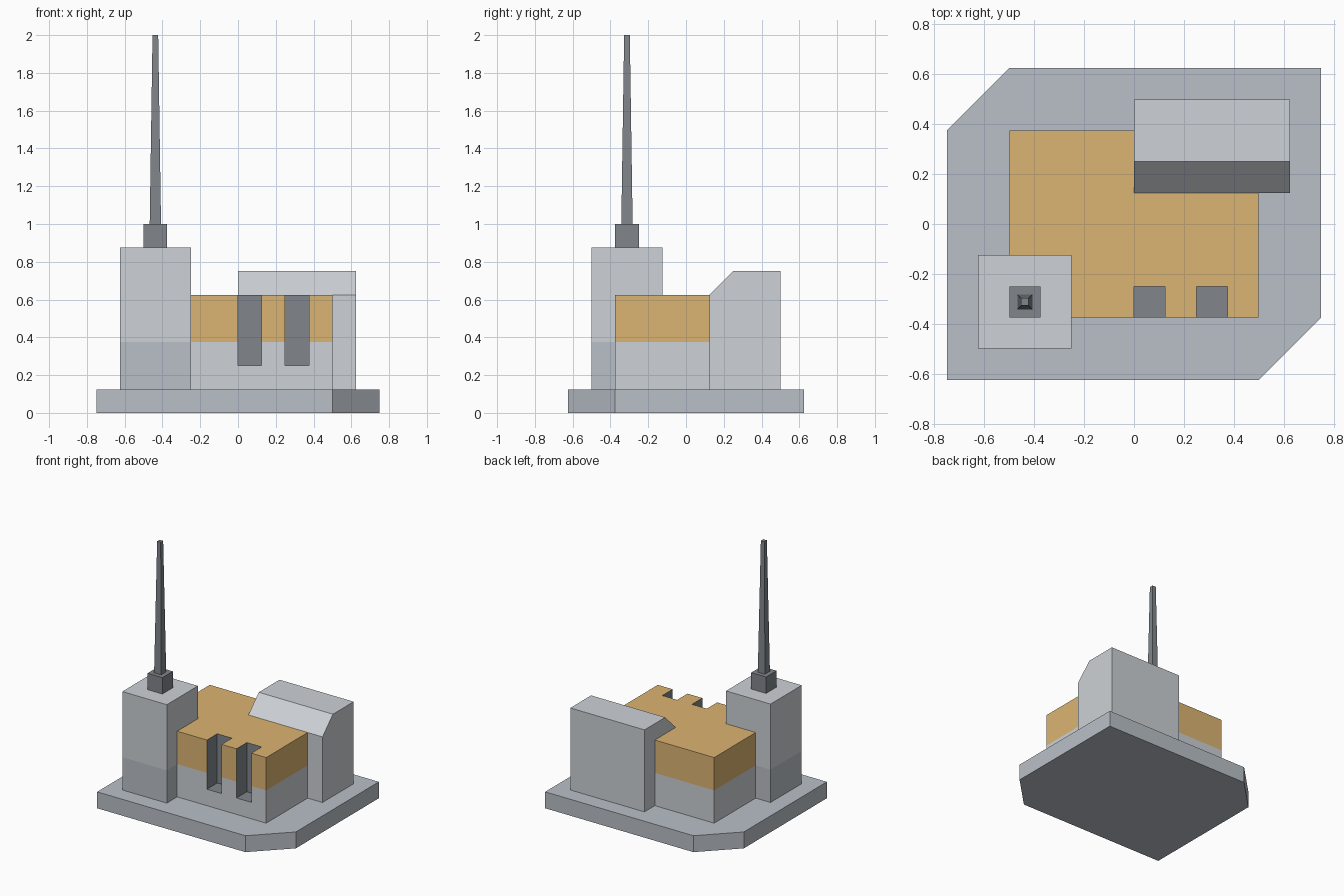
import bpy, bmesh
from mathutils import Vector

if "Cube" in bpy.data.objects:
    bpy.data.objects.remove(bpy.data.objects["Cube"])


def material(name, rgb):
    m = bpy.data.materials.new(name)
    m.diffuse_color = (*rgb, 1)
    m.use_nodes = True
    m.node_tree.nodes["Principled BSDF"].inputs["Base Color"].default_value = m.diffuse_color
    return m


STONE = material("stone_grey", (0.49, 0.53, 0.58))
PALE = material("pale_grey", (0.61, 0.64, 0.67))
DARK = material("dark_grey", (0.22, 0.24, 0.26))
OCHRE = material("ochre", (0.72, 0.46, 0.17))


def prism(name, bottom, offset, mats, top_scale=1.0, split_z=None):
    """Sweep a flat outline along offset; optionally split it into two colour bands."""
    bm = bmesh.new()
    pts = [Vector(p) for p in bottom]
    mid = sum(pts, Vector()) / len(pts)
    off = Vector(offset)
    lo = [bm.verts.new(p) for p in pts]
    hi = [bm.verts.new(mid + (p - mid) * top_scale + off) for p in pts]
    bm.faces.new(lo)
    bm.faces.new(hi)
    n = len(pts)
    for i in range(n):
        j = (i + 1) % n
        bm.faces.new((lo[i], lo[j], hi[j], hi[i]))
    if split_z is not None:
        bmesh.ops.bisect_plane(bm, geom=bm.verts[:] + bm.edges[:] + bm.faces[:],
                               plane_co=(0, 0, split_z), plane_no=(0, 0, 1))
        for f in bm.faces:
            f.material_index = int(f.calc_center_median().z > split_z)
    bmesh.ops.recalc_face_normals(bm, faces=bm.faces[:])
    mesh = bpy.data.meshes.new(name)
    bm.to_mesh(mesh)
    bm.free()
    for m in mats:
        mesh.materials.append(m)
    ob = bpy.data.objects.new(name, mesh)
    bpy.context.collection.objects.link(ob)
    return ob


def box(name, x0, x1, y0, y1, z0, z1, mats, **kw):
    rect = [(x0, y0, z0), (x1, y0, z0), (x1, y1, z0), (x0, y1, z0)]
    return prism(name, rect, (0, 0, z1 - z0), mats, **kw)


# Ground slab with two clipped corners
slab = [(-.75, -.625), (.5, -.625), (.75, -.375), (.75, .625), (-.5, .625), (-.75, .375)]
prism("base_slab", [(x, y, 0) for x, y in slab], (0, 0, .125), [STONE])

# Main block, pale below and ochre above
block = box("main_block", -.5, .5, -.375, .375, .125, .625, [PALE, OCHRE], split_z=.375)

# Two dark slots cut into the front, open at the roof
for i, x in enumerate((0, .25)):
    cutter = box(f"slot_cutter_{i + 1}", x, x + .125, -.5, -.25, .25, .75, [DARK])
    cutter.hide_render = True
    mod = block.modifiers.new("slot", 'BOOLEAN')
    mod.operation = 'DIFFERENCE'
    mod.solver = 'EXACT'
    mod.material_mode = 'TRANSFER'
    mod.object = cutter
    bpy.context.view_layer.objects.active = block
    bpy.ops.object.modifier_apply(modifier=mod.name)
    bpy.data.objects.remove(cutter)

# Rear hall with sloped front roof edge
profile = [(.125, .125), (.5, .125), (.5, .75), (.25, .75), (.125, .625)]
prism("rear_hall", [(0, y, z) for y, z in profile], (.625, 0, 0), [PALE])

# Corner tower with a darker foot
box("tower", -.625, -.25, -.5, -.125, .125, .875, [STONE, PALE], split_z=.375)

# Antenna socket and tapered mast
box("antenna_socket", -.5, -.375, -.375, -.25, .875, 1, [DARK])
box("antenna_mast", -.4675, -.4075, -.3425, -.2825, 1, 2, [DARK], top_scale=.5)
